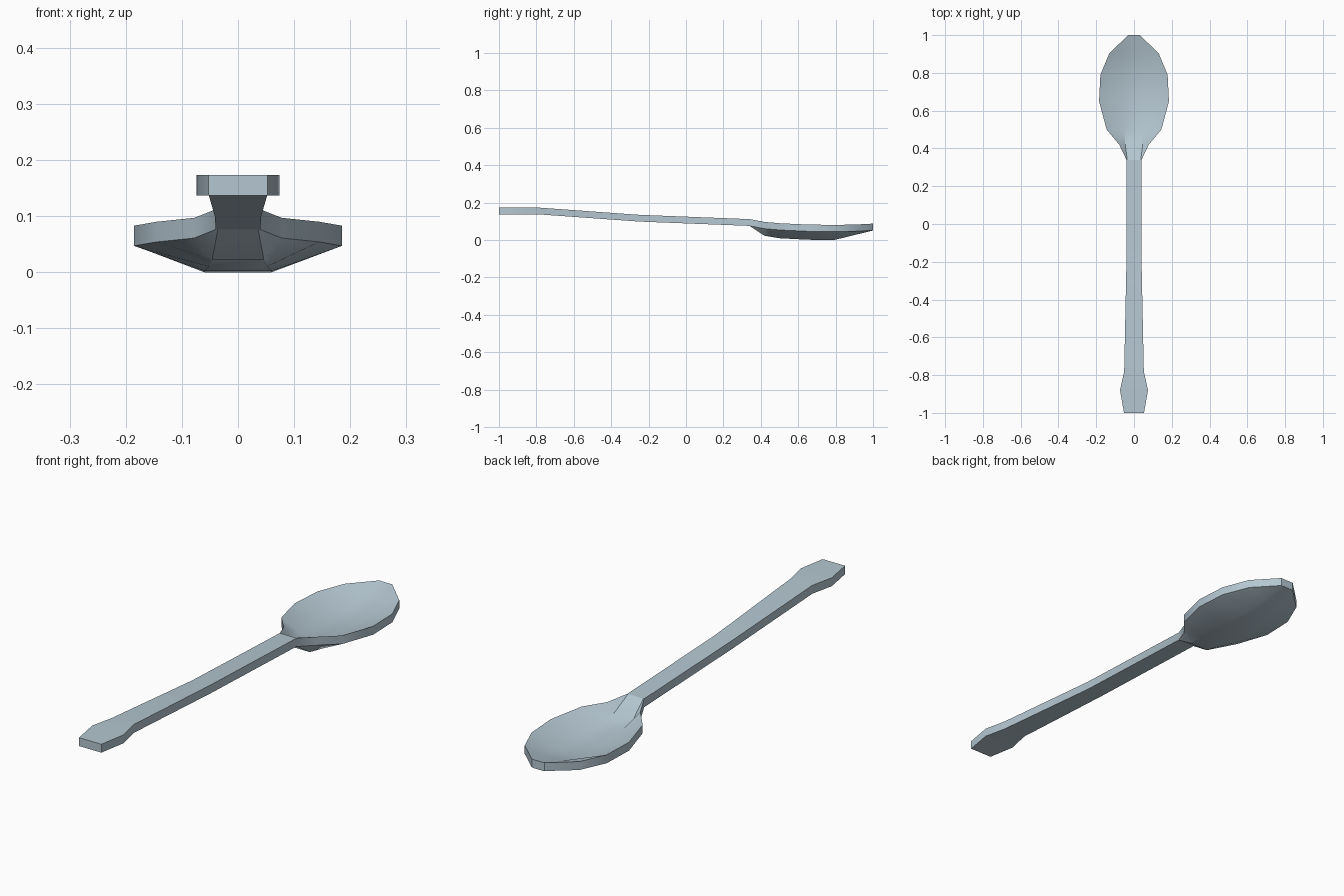
import bpy, bmesh, math

if "Cube" in bpy.data.objects:
    bpy.data.objects.remove(bpy.data.objects["Cube"])

steel = bpy.data.materials.new("pale blue steel")
steel.diffuse_color = (0.46, 0.57, 0.64, 1)
steel.use_nodes = True
steel.node_tree.nodes["Principled BSDF"].inputs["Base Color"].default_value = steel.diffuse_color

# Sections along the spoon: y, half width, inner half width, rim top z, middle top z
THICK = 0.036
sections = [
    (-1.00, 0.053, 0.020, 0.173, 0.173),
    (-0.88, 0.074, 0.024, 0.173, 0.173),
    (-0.78, 0.052, 0.020, 0.173, 0.173),
    (-0.25, 0.041, 0.018, 0.135, 0.135),
    (0.34, 0.040, 0.036, 0.112, 0.112),
    (0.42, 0.078, 0.046, 0.097, 0.059),
    (0.50, 0.145, 0.052, 0.090, 0.046),
    (0.65, 0.185, 0.060, 0.083, 0.038),
    (0.79, 0.178, 0.060, 0.081, 0.036),
    (0.905, 0.130, 0.046, 0.083, 0.064),
    (1.00, 0.030, 0.022, 0.088, 0.087),
]

bm = bmesh.new()
rings = []
for y, w, wi, rim, mid in sections:
    top = [(-w, rim), (-wi, mid), (wi, mid), (w, rim)]
    loop = top + [(x, z - THICK) for x, z in reversed(top)]
    rings.append([bm.verts.new((x, y, max(z, 0))) for x, z in loop])

# Skin between neighbouring sections
for a, b in zip(rings, rings[1:]):
    for i in range(8):
        j = (i + 1) % 8
        bm.faces.new((a[i], a[j], b[j], b[i]))
# End caps as strips
for r in (rings[0], rings[-1]):
    for i in range(3):
        bm.faces.new((r[i], r[i + 1], r[6 - i], r[7 - i]))
bmesh.ops.recalc_face_normals(bm, faces=bm.faces)

mesh = bpy.data.meshes.new("spoon")
bm.to_mesh(mesh)
bm.free()
mesh.materials.append(steel)
spoon = bpy.data.objects.new("spoon", mesh)
bpy.context.collection.objects.link(spoon)

# Soft bowl and handle, crisp rim
bpy.context.view_layer.objects.active = spoon
spoon.select_set(True)
bpy.ops.object.shade_smooth_by_angle(angle=math.radians(30))
